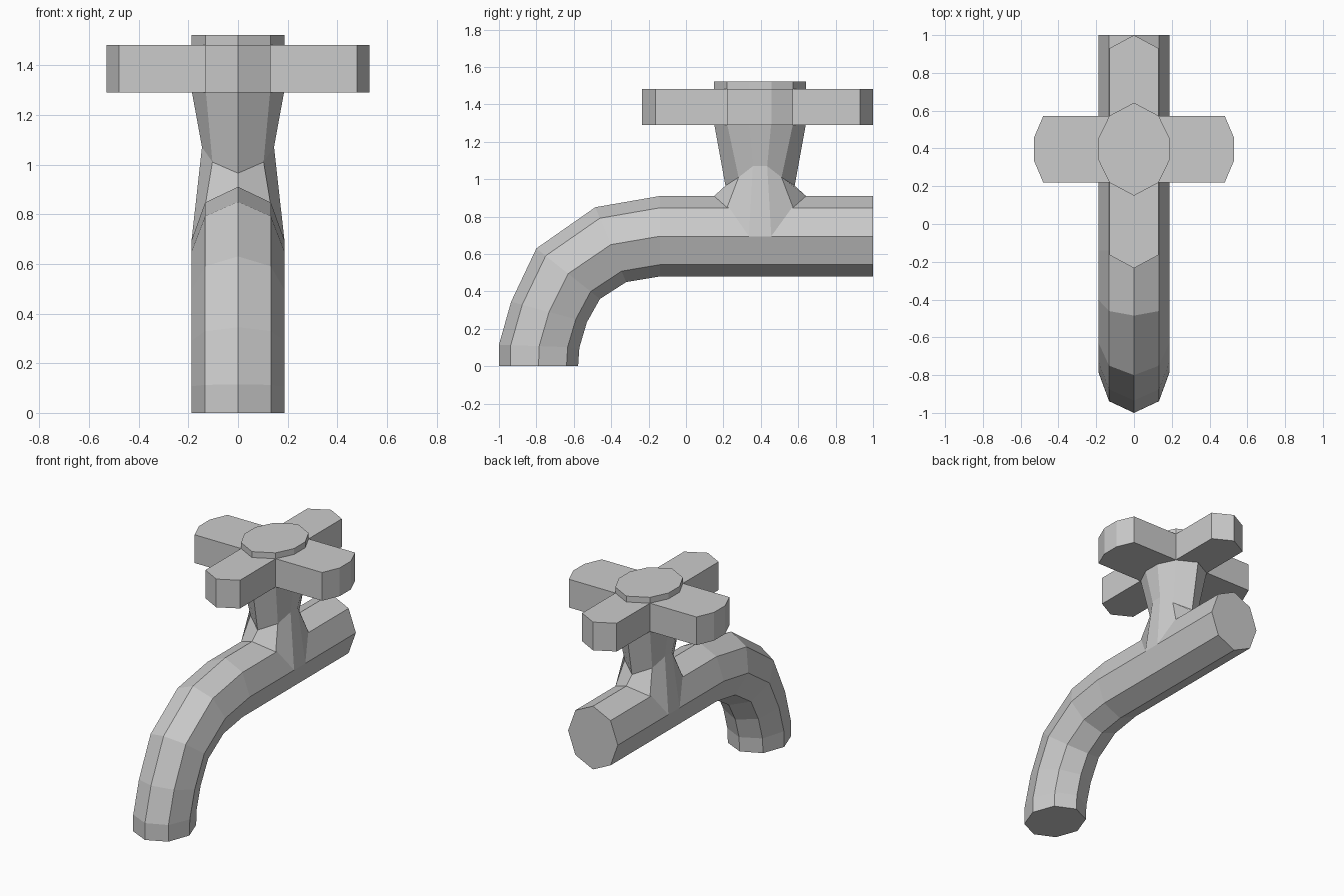
import bpy, bmesh, math

if "Cube" in bpy.data.objects:
    bpy.data.objects.remove(bpy.data.objects["Cube"])

CY = 0.396  # y of the valve axis


def loft(name, rings, caps=True):
    """Skin a list of closed rings with flat quads, capping both ends."""
    bm = bmesh.new()
    loops = [[bm.verts.new(p) for p in r] for r in rings]
    n = len(rings[0])
    for a, b in zip(loops, loops[1:]):
        for i in range(n):
            j = (i + 1) % n
            bm.faces.new((a[i], a[j], b[j], b[i]))
    if caps:
        bm.faces.new(loops[0])
        bm.faces.new(loops[-1])
    bmesh.ops.recalc_face_normals(bm, faces=bm.faces[:])
    mesh = bpy.data.meshes.new(name)
    bm.to_mesh(mesh)
    bm.free()
    ob = bpy.data.objects.new(name, mesh)
    bpy.context.collection.objects.link(ob)
    return ob


def quarter_ring(pts):
    """Mirror a quarter outline (x, y, z), starting on the y axis, to a full ring."""
    half = pts + [(x, -y, z) for x, y, z in reversed(pts)]
    full = half + [(-x, y, z) for x, y, z in reversed(half[1:-1])]
    return [(x, y + CY, z) for x, y, z in full]


def flat(outline, z):
    return quarter_ring([(x, y, z) for x, y in outline])


# Pipe and curved spout: octagonal sections given by outer and inner (y, z)
sections = [
    ((1.0, 0.91), (1.0, 0.48)),
    ((-0.14, 0.91), (-0.14, 0.48)),
    ((-0.485, 0.85), (-0.32, 0.45)),
    ((-0.80, 0.63), (-0.46, 0.36)),
    ((-0.935, 0.345), (-0.53, 0.235)),
    ((-1.0, 0.115), (-0.57, 0.10)),
    ((-1.0, 0.0), (-0.577, 0.0)),
]
rings = []
for (oy, oz), (iy, iz) in sections:
    ring = []
    for k in range(8):
        a = k * math.pi / 4
        c = math.cos(a) / 2
        ring.append((0.187 * math.sin(a),
                     (oy + iy) / 2 + (oy - iy) * c,
                     (oz + iz) / 2 + (oz - iz) * c))
    rings.append(ring)
loft("spout_pipe", rings)

# Valve stem: ten-sided, flaring down onto the pipe and up to the handle
deca = [(0, 0.246), (0.13, 0.177), (0.187, 0.06)]
foot = quarter_ring([(x, y, z) for (x, y), z in zip(deca, (0.91, 0.847, 0.695))])
waist = quarter_ring([(0, 0.185, 0.965), (0.103, 0.115, 1.01), (0.145, 0.038, 1.07)])
loft("valve_stem", [foot, waist, flat(deca, 1.30)], caps=False)

# Cross handle with four chamfered arms
cross = [(0, 0.617), (0.13, 0.547), (0.13, 0.177), (0.48, 0.177), (0.53, 0.06)]
handle = loft("cross_handle", [flat(cross, 1.29), flat(cross, 1.482)])
for v in handle.data.vertices:      # the front and back arms sit slightly forward
    if abs(v.co.y - CY) > 0.3:
        v.co.y -= 0.013

# Raised cap on the handle
loft("handle_cap", [flat(deca, 1.47), flat(deca, 1.522)])
